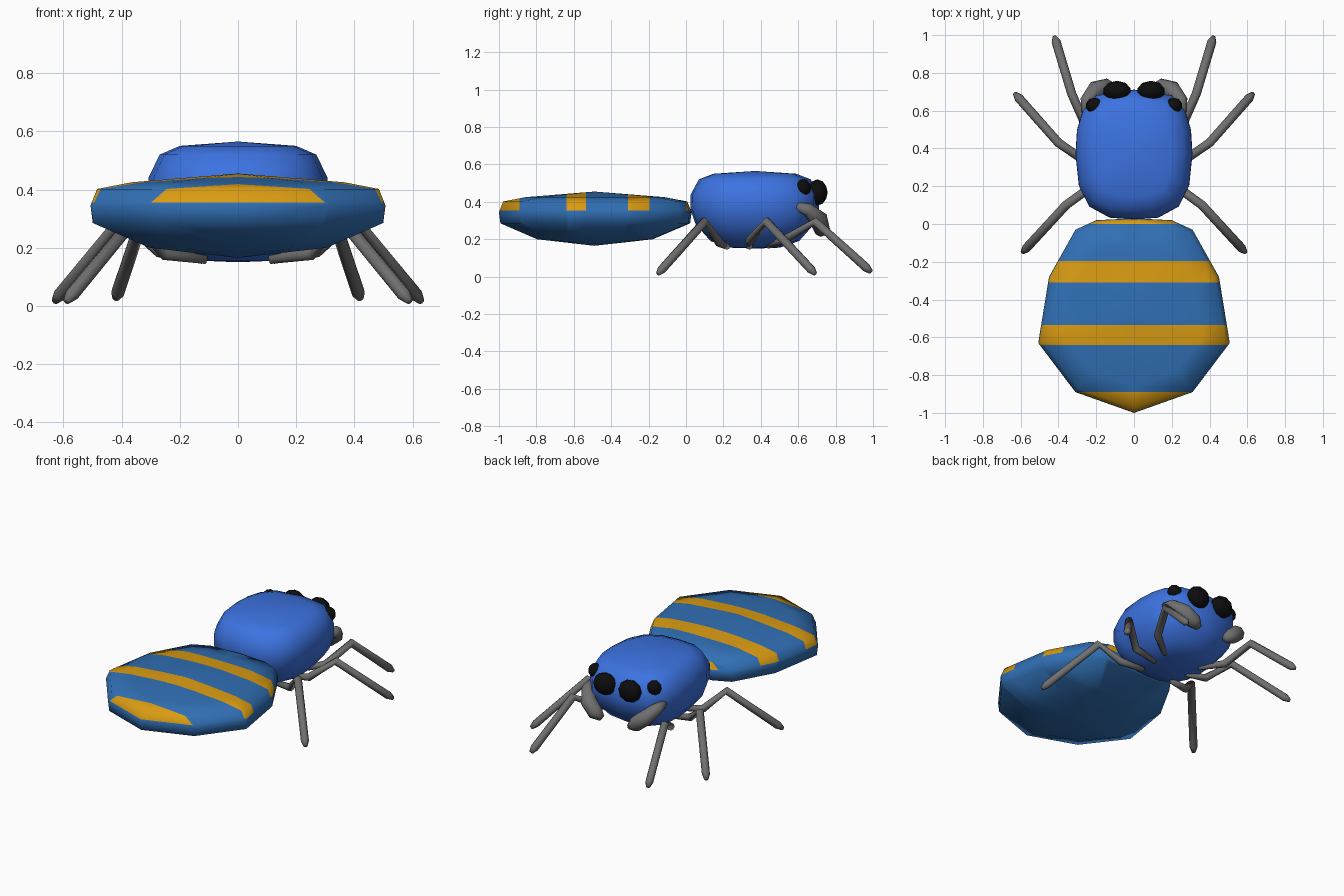
import bpy, bmesh
from mathutils import Vector, Matrix

if "Cube" in bpy.data.objects:
    bpy.data.objects.remove(bpy.data.objects["Cube"])


def material(name, rgb):
    m = bpy.data.materials.new(name)
    m.diffuse_color = (*rgb, 1)
    m.use_nodes = True
    m.node_tree.nodes["Principled BSDF"].inputs["Base Color"].default_value = m.diffuse_color
    return m


BRIGHT = material("bright blue", (0.045, 0.17, 0.75))
DEEP = material("deep blue", (0.03, 0.16, 0.46))
ORANGE = material("orange", (0.70, 0.33, 0.006))
GREY = material("grey", (0.16, 0.16, 0.16))
BLACK = material("black", (0.004, 0.004, 0.004))


def finish(bm, name, mats, mirror=False):
    bmesh.ops.recalc_face_normals(bm, faces=bm.faces[:])
    for f in bm.faces:
        f.smooth = True
    me = bpy.data.meshes.new(name)
    bm.to_mesh(me)
    bm.free()
    for m in mats:
        me.materials.append(m)
    ob = bpy.data.objects.new(name, me)
    bpy.context.collection.objects.link(ob)
    if mirror:
        ob.modifiers.new("mirror", 'MIRROR').use_mirror_merge = False
    return ob


def loft(bm, rings, start, end):
    """Join rings of points, closing both ends to a point."""
    rows = [[bm.verts.new(p) for p in r] for r in rings]
    n = len(rows[0])
    for a, b in zip(rows, rows[1:]):
        for i in range(n):
            j = (i + 1) % n
            bm.faces.new((a[i], a[j], b[j], b[i]))
    for row, tip in ((rows[0], start), (rows[-1], end)):
        t = bm.verts.new(tip)
        for i in range(n):
            bm.faces.new((row[i], row[(i + 1) % n], t))


def body(half, cy, levels, bottom, top):
    """Stack scaled copies of a symmetric plan outline."""
    outline = half + [(-x, y) for x, y in reversed(half[1:-1])]
    rings = [[(x * s, cy + (y - cy) * s, z) for x, y in outline]
             for z, s in levels]
    bm = bmesh.new()
    loft(bm, rings, (0, cy, bottom), (0, cy, top))
    return bm


def limb(name, pts, radii, sides=8):
    """Tapered tube along a path, mirrored to the other side."""
    pts = [Vector(p) for p in pts]
    rings = []
    for i, (p, r) in enumerate(zip(pts, radii)):
        t = (pts[min(i + 1, len(pts) - 1)] - pts[max(i - 1, 0)]).normalized()
        u = t.cross(Vector((0, 0, 1))).normalized()
        ring = []
        for k in range(sides):
            ring.append(p + Matrix.Rotation(k * 6.28319 / sides, 3, t) @ (u * r))
        rings.append(ring)
    bm = bmesh.new()
    loft(bm, rings, pts[0], pts[-1])
    return finish(bm, name, [GREY], True)


def eye(name, centre, size):
    bm = bmesh.new()
    bmesh.ops.create_icosphere(bm, subdivisions=2, radius=1,
        matrix=Matrix.Translation(centre) @ Matrix.Diagonal((*size, 1)))
    finish(bm, name, [BLACK], True)


# Head
head = body([(0, 0.02), (0.13, 0.03), (0.24, 0.09), (0.295, 0.2), (0.313, 0.37),
             (0.305, 0.5), (0.275, 0.6), (0.2, 0.685), (0, 0.715)], 0.37,
            [(0.155, 0.38), (0.19, 0.68), (0.28, 0.91), (0.36, 0.99),
             (0.44, 0.985), (0.52, 0.86), (0.55, 0.64)], 0.15, 0.565)
finish(head, "head", [BRIGHT])

# Flat abdomen, cut along the stripe borders
abdomen = body([(0, -1), (0.31, -0.89), (0.507, -0.63), (0.45, -0.28),
                (0.31, -0.03), (0.2, 0.02), (0, 0.03)], -0.49,
               [(0.2, 0.6), (0.285, 0.985), (0.345, 1), (0.402, 0.955),
                (0.425, 0.72)], 0.165, 0.455)
stripes = [(-1.1, -0.89), (-0.64, -0.535), (-0.31, -0.195), (0.0, 0.1)]
cuts = [((0, y, 0), (0, 1, 0)) for s in stripes for y in s if -1 < y < 0.03]
for co, no in cuts + [((0, 0, 0.355), (0, 0, 1))]:
    bmesh.ops.bisect_plane(
        abdomen, geom=abdomen.verts[:] + abdomen.edges[:] + abdomen.faces[:],
        plane_co=co, plane_no=no, dist=1e-4)
for f in abdomen.faces:
    c = f.calc_center_median()
    f.material_index = int(c.z > 0.355 and any(a < c.y < b for a, b in stripes))
finish(abdomen, "abdomen", [DEEP, ORANGE])

# Eyes
eye("large_eyes", (0.09, 0.703, 0.45), (0.075, 0.055, 0.07))
eye("small_eyes", (0.21, 0.627, 0.475), (0.046, 0.042, 0.046))

# Mouth feelers
limb("feelers",
     [(0.26, 0.59, 0.378), (0.25, 0.65, 0.36), (0.2, 0.71, 0.305),
      (0.14, 0.725, 0.255), (0.1, 0.72, 0.23)],
     [0.02, 0.036, 0.05, 0.045, 0.02])

# Three pairs of legs: base, underside bend, knee, foot
for name, base, bend, knee, foot in (
        ("front_legs", (0.13, 0.44, 0.165), (0.26, 0.53, 0.2),
         (0.33, 0.69, 0.295), (0.42, 0.99, 0.025)),
        ("middle_legs", (0.12, 0.34, 0.16), (0.27, 0.34, 0.19),
         (0.4, 0.43, 0.295), (0.63, 0.69, 0.015)),
        ("rear_legs", (0.11, 0.22, 0.16), (0.25, 0.18, 0.18),
         (0.36, 0.1, 0.295), (0.59, -0.15, 0.015))):
    ankle = Vector(foot).lerp(Vector(knee), 0.08)
    limb(name, [base, bend, knee, ankle, foot],
         [0.016, 0.024, 0.024, 0.024, 0.012])
